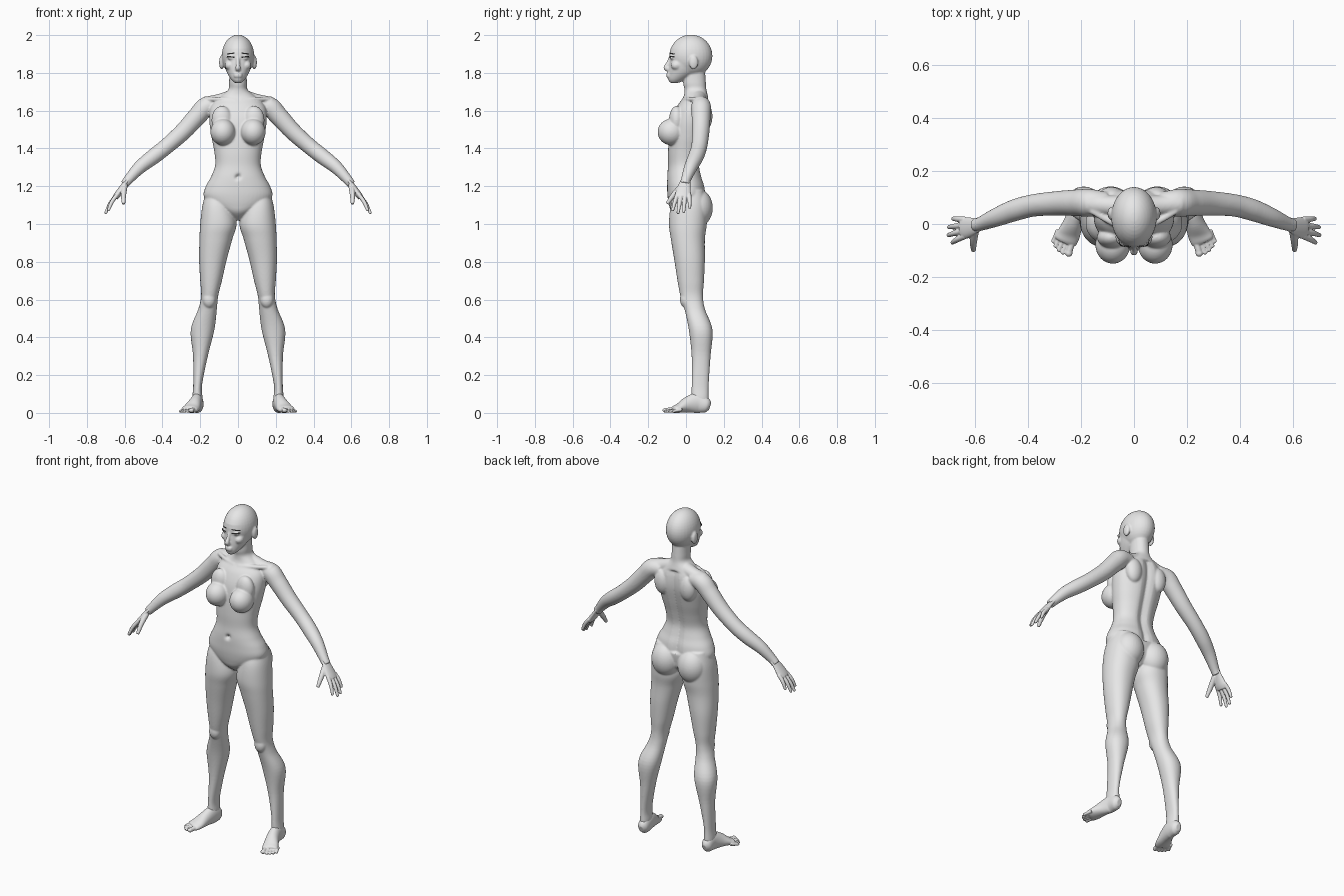
import bpy
import bmesh
from math import sin, cos, pi, exp, copysign, radians
from mathutils import Vector, Matrix

SEGMENTS = 48
X_AXIS, Y_AXIS = Vector((1, 0, 0)), Vector((0, 1, 0))

default_cube = bpy.data.objects.get("Cube")
if default_cube:
    bpy.data.objects.remove(default_cube, do_unlink=True)


def make_material(name, colour):
    material = bpy.data.materials.new(name)
    material.use_nodes = True
    rgba = (*colour, 1)
    material.diffuse_color = rgba
    material.node_tree.nodes["Principled BSDF"].inputs["Base Color"].default_value = rgba
    return material


def spline(rows, steps=6):
    """Smoothly interpolate rows of numbers."""
    points = [Vector(row) for row in rows]
    points = [points[0]] + points + [points[-1]]
    result = []
    for a, b, c, d in zip(points, points[1:], points[2:], points[3:]):
        for step in range(steps):
            t = step / steps
            result.append((b * 2 + (c - a) * t + (a * 2 - b * 5 + c * 4 - d) * t**2
                           + (b * 3 - a - c * 3 + d) * t**3) / 2)
    return result + [points[-1]]


def skin(bm, rings):
    """Bridge a list of closed rings and cap both ends."""
    loops = [[bm.verts.new(point) for point in ring] for ring in rings]
    for low, high in zip(loops, loops[1:]):
        for i in range(len(low)):
            j = (i + 1) % len(low)
            bm.faces.new((low[i], low[j], high[j], high[i]))
    bm.faces.new(loops[0][::-1])
    bm.faces.new(loops[-1])
    return [vert for loop in loops for vert in loop]


def loft(bm, rows, squareness=.92):
    """Stack horizontal rings; each row is height, left, right, front, back."""
    rings = []
    for z, x0, x1, y0, y1 in spline(rows):
        ring = []
        for i in range(SEGMENTS):
            c, s = cos(2 * pi * i / SEGMENTS), sin(2 * pi * i / SEGMENTS)
            c = copysign(abs(c) ** squareness, c)
            s = copysign(abs(s) ** squareness, s)
            ring.append(((x0 + x1 + (x1 - x0) * c) / 2, (y0 + y1 + (y1 - y0) * s) / 2, z))
        rings.append(ring)
    return skin(bm, rings)


def tube(bm, rows, side=Y_AXIS, flat=1):
    """Sweep an ellipse along a path; each row is x, y, z, half width, (half height)."""
    rows = [row if len(row) > 4 else (*row, row[3] * flat) for row in rows]
    path = spline(rows)
    centres = [Vector(p[:3]) for p in path]
    rings = []
    for k, (p, centre) in enumerate(zip(path, centres)):
        along = centres[min(k + 1, len(path) - 1)] - centres[max(k - 1, 0)]
        along.normalize()
        u = (side - along * side.dot(along)).normalized()
        v = along.cross(u)
        angles = [2 * pi * i / SEGMENTS for i in range(SEGMENTS)]
        rings.append([centre + u * cos(a) * p[3] + v * sin(a) * p[4] for a in angles])
    return skin(bm, rings)


def ball(bm, centre, radii):
    matrix = Matrix.Translation(centre) @ Matrix.Diagonal((*radii, 1))
    bmesh.ops.create_uvsphere(bm, u_segments=32, v_segments=20, radius=1, matrix=matrix)


def mirror(bm):
    """Copy everything built so far to the other side."""
    geometry = bm.verts[:] + bm.edges[:] + bm.faces[:]
    copied = bmesh.ops.duplicate(bm, geom=geometry)["geom"]
    faces = [item for item in copied if isinstance(item, bmesh.types.BMFace)]
    for item in copied:
        if isinstance(item, bmesh.types.BMVert):
            item.co.x *= -1
    bmesh.ops.reverse_faces(bm, faces=faces)


def finish(name, bm, material):
    mesh = bpy.data.meshes.new(name)
    bm.to_mesh(mesh)
    bm.free()
    mesh.materials.append(material)
    mesh.shade_smooth()
    thing = bpy.data.objects.new(name, mesh)
    bpy.context.collection.objects.link(thing)
    return thing


def blend(thing, voxel, iterations):
    """Fuse overlapping volumes into one soft surface."""
    remesh = thing.modifiers.new("Fuse", "REMESH")
    remesh.mode = "VOXEL"
    remesh.voxel_size = voxel
    remesh.use_smooth_shade = True
    smooth = thing.modifiers.new("Soften", "SMOOTH")
    smooth.factor = .5
    smooth.iterations = iterations


grey = make_material("pale grey", (.8, .8, .8))
dark = make_material("lash black", (.02, .02, .02))

body = bmesh.new()

# Legs from hip to heel
loft(body, [(1.18, .05, .165, -.05, .09), (1.1, .03, .188, -.08, .11),
            (1, .008, .2, -.09, .11), (.92, .03, .204, -.08, .1),
            (.81, .06, .206, -.062, .1), (.7, .085, .2, -.045, .095),
            (.62, .105, .195, -.03, .09), (.55, .112, .21, -.008, .1),
            (.44, .125, .25, .015, .14), (.3, .16, .238, .03, .13),
            (.15, .19, .237, .03, .12), (.08, .188, .242, .03, .12),
            (.04, .19, .24, .04, .12)])
ball(body, (.153, -.002, .6), (.035, .03, .045))

# Arms from collar to wrist
tube(body, [(.1, .08, 1.63, .04), (.165, .08, 1.622, .052), (.215, .08, 1.572, .05),
            (.29, .078, 1.49, .046), (.38, .07, 1.41, .042), (.45, .052, 1.355, .041),
            (.52, .025, 1.3, .035), (.58, 0, 1.235, .026), (.6, -.005, 1.21, .024)])

# Collar, shoulder blades, chest, seat and ears
tube(body, [(.02, .065, 1.67, .045), (.1, .07, 1.65, .038), (.17, .077, 1.63, .045)])
tube(body, [(.012, -.015, 1.655, .01), (.08, .005, 1.66, .012), (.16, .05, 1.66, .012)])
ball(body, (.085, .1, 1.57), (.05, .04, .075))
ball(body, (.08, -.078, 1.487), (.066, .072, .07))
ball(body, (.085, -.05, 1.55), (.055, .04, .075))
ball(body, (.088, .062, 1.085), (.085, .08, .1))
ball(body, (.087, .04, 1.855), (.013, .024, .037))

# Cheeks and eyelids
ball(body, (.045, -.05, 1.84), (.025, .03, .025))
ball(body, (.036, -.071, 1.88), (.02, .014, .011))
mirror(body)

# Torso and neck, with a groove along the spine and a navel
torso = [(1.02, .02, -.03, .05), (1.06, .08, -.075, .09), (1.1, .15, -.09, .1),
         (1.15, .182, -.098, .105), (1.2, .17, -.1, .1), (1.25, .143, -.1, .085),
         (1.31, .121, -.095, .075), (1.38, .125, -.095, .088), (1.46, .14, -.09, .11),
         (1.55, .152, -.078, .13), (1.62, .145, -.05, .13), (1.67, .1, -.015, .118),
         (1.71, .052, -.008, .108), (1.75, .047, -.015, .105), (1.82, .046, -.01, .1)]
for vert in loft(body, [(z, -w, w, front, back) for z, w, front, back in torso]):
    x, y, z = vert.co
    if y > .04 and 1.15 < z < 1.66:
        vert.co.y -= .018 * exp(-(x / .025) ** 2)
    elif y < 0:
        vert.co.y += .02 * exp(-(x * x + (z - 1.25) ** 2) / .012 ** 2)

# Skull and face
ball(body, (0, .026, 1.89), (.086, .114, .112))
face = [(1.747, .018, -.083, -.04), (1.765, .036, -.095, 0), (1.8, .058, -.094, .06),
        (1.84, .072, -.09, .09), (1.88, .08, -.085, .12), (1.93, .077, -.082, .12)]
loft(body, [(z, -w, w, front, back) for z, w, front, back in face], squareness=1)
tube(body, [(0, -.082, 1.885, .008), (0, -.096, 1.85, .01), (0, -.106, 1.828, .014),
            (0, -.09, 1.818, .014)], side=X_AXIS)
for height in (1.793, 1.782):
    ball(body, (0, -.091, height), (.024, .014, .007))
body_object = finish("body", body, grey)
blend(body_object, .005, 5)

# Hands with four fingers and a thumb
hands = bmesh.new()
tube(hands, [(.575, .002, 1.242, .024), (.605, -.008, 1.205, .032),
             (.635, -.015, 1.16, .041), (.65, -.017, 1.14, .037)], flat=.42)
tips = [(.685, -.07, 1.075), (.7, -.042, 1.06), (.698, -.012, 1.065), (.682, .02, 1.088)]
for i, tip in enumerate(tips):
    root = Vector((.638, -.046 + .021 * i, 1.158))
    middle = root.lerp(Vector(tip), .55) + Vector((.004, 0, .004))
    tube(hands, [(*root, .011), (*middle, .0105), (*tip, .008)])
    ball(hands, tip, (.008, .008, .008))
tube(hands, [(.6, -.02, 1.205, .016), (.606, -.065, 1.155, .014), (.606, -.1, 1.107, .009)],
     side=X_AXIS)
mirror(hands)
blend(finish("hands", hands, grey), .003, 3)

# Feet with five toes
feet = bmesh.new()
tube(feet, [(.213, .127, .034, .014, .02), (.214, .108, .04, .03, .04),
            (.216, .06, .052, .032, .053), (.228, .01, .043, .036, .043),
            (.245, -.035, .026, .043, .026), (.257, -.06, .019, .044, .019),
            (.262, -.07, .016, .038, .013)], side=X_AXIS)
toes = [(.246, -.11), (.268, -.107), (.283, -.097), (.295, -.082), (.304, -.064)]
for i, (x, y) in enumerate(toes):
    size = .009 if i else .014
    tube(feet, [(.23 + .014 * i, -.05 + .007 * i, .018, size), (x, y, size, size * .85)],
         side=X_AXIS)
    ball(feet, (x, y, size), (size, size, size * .9))
mirror(feet)
blend(finish("feet", feet, grey), .003, 3)

# Brows and lashes laid onto the face
for name, height, tilt in (("eyebrows", 1.902, 8), ("eyelashes", 1.884, -4)):
    strips = bmesh.new()
    placed = (Matrix.Translation((.037, -.2, height)) @ Matrix.Rotation(radians(tilt), 4, "Y")
              @ Matrix.Rotation(radians(90), 4, "X") @ Matrix.Diagonal((.02, .003, 1, 1)))
    bmesh.ops.create_grid(strips, x_segments=16, y_segments=3, size=1, matrix=placed)
    mirror(strips)
    wrap = finish(name, strips, dark).modifiers.new("Lay on face", "SHRINKWRAP")
    wrap.target = body_object
    wrap.wrap_method = "PROJECT"
    wrap.use_project_y = True
    wrap.wrap_mode = "ABOVE_SURFACE"
    wrap.offset = .003
